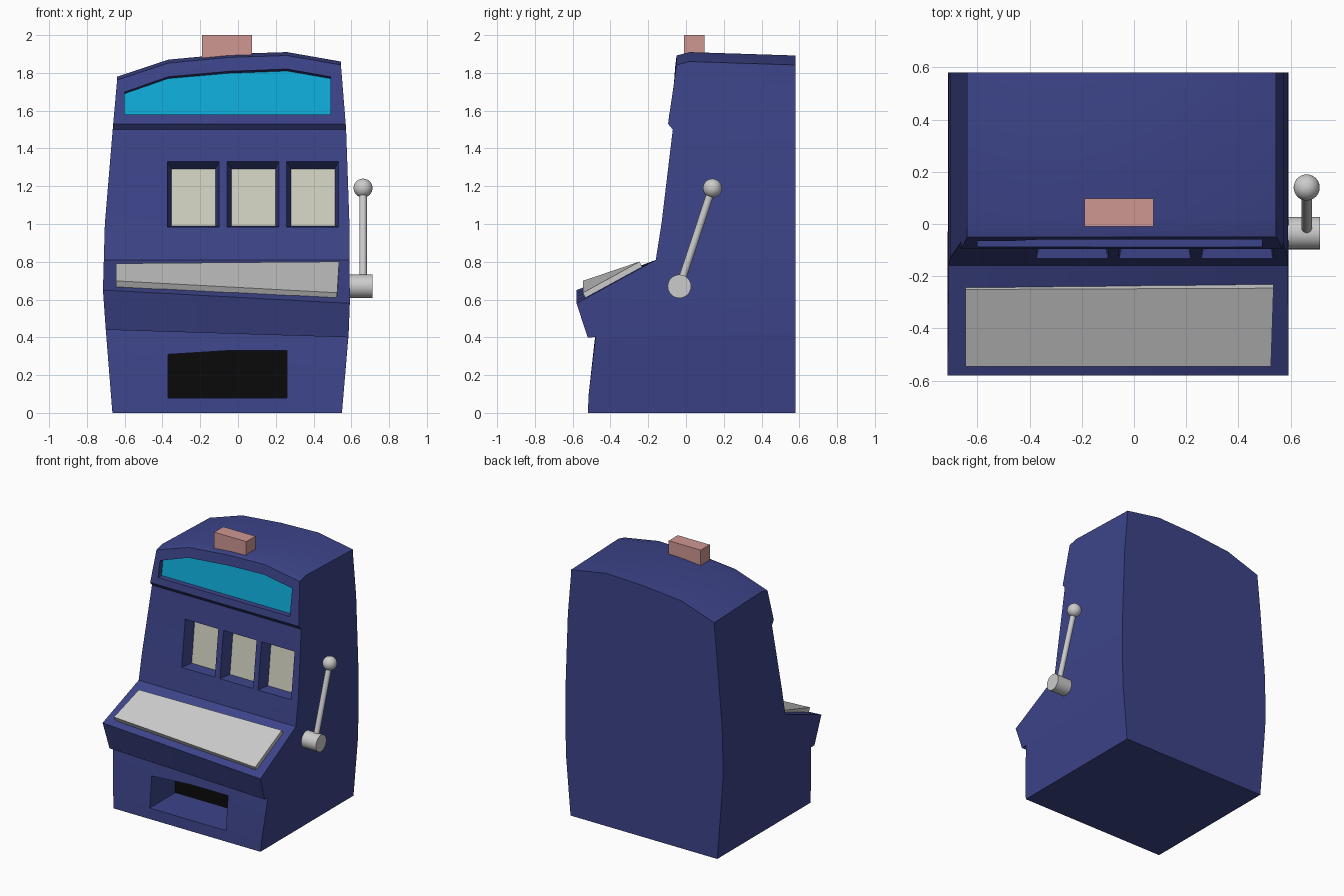
import bpy, bmesh, math
from mathutils import Vector as V

if "Cube" in bpy.data.objects:
    bpy.data.objects.remove(bpy.data.objects["Cube"])


def finish(name, bm, color=None, smooth=False):
    bmesh.ops.recalc_face_normals(bm, faces=bm.faces)
    me = bpy.data.meshes.new(name)
    bm.to_mesh(me)
    bm.free()
    ob = bpy.data.objects.new(name, me)
    bpy.context.collection.objects.link(ob)
    if color:
        mat = bpy.data.materials.get(str(color)) or bpy.data.materials.new(str(color))
        mat.diffuse_color = (*color, 1)
        mat.use_nodes = True
        mat.node_tree.nodes["Principled BSDF"].inputs["Base Color"].default_value = mat.diffuse_color
        me.materials.append(mat)
    if smooth:
        select(ob)
        bpy.ops.object.shade_smooth_by_angle(angle=math.radians(30))
    return ob


def select(ob):
    bpy.ops.object.select_all(action='DESELECT')
    ob.select_set(True)
    bpy.context.view_layer.objects.active = ob


def prism(name, front, back, color=None):
    """Solid between two matching outlines."""
    bm = bmesh.new()
    a, b = ([bm.verts.new(p) for p in pts] for pts in (front, back))
    bm.faces.new(a)
    bm.faces.new(b[::-1])
    n = len(a)
    for i in range(n):
        j = (i + 1) % n
        bm.faces.new((a[i], b[i], b[j], a[j]))
    return finish(name, bm, color)


def interp(table, z):
    for (z0, x0), (z1, x1) in zip(table, table[1:]):
        if z <= z1:
            return x0 + (x1 - x0) * (z - z0) / (z1 - z0)
    return table[-1][1]


BLUE, CYAN, CREAM = (.046, .058, .25), (.005, .40, .68), (.65, .65, .54)
BLACK, PINK = (.003, .003, .003), (.62, .31, .29)

# Cabinet: rows of (front y, z at left, z at right, z at back), lofted
LEFT = [(0, -.665), (.44, -.70), (.65, -.715), (1, -.705), (1.78, -.64)]
RIGHT = [(0, .55), (.40, .585), (.58, .592), (1, .59), (1.4, .58), (1.86, .545)]
STATIONS = [0, .228, .498, .759, 1]
ARCH = [1.78, 1.87, 1.90, 1.91, 1.86]
ROWS = [(-.52, 0, 0, 0), (-.515, .1, .1, .1), (-.475, .46, .43, .42),
        (-.52, .44, .40, .44), (-.58, .65, .58, .62), (-.16, .81, .81, .81),
        (-.13, 1, 1, 1), (-.07, 1.5, 1.5, 1.5), (-.095, 1.53, 1.53, 1.53)]


def corner(f, y, z, z_side):
    return (interp(LEFT, z_side) * (1 - f) + interp(RIGHT, z_side) * f, y, z)


rings = []
for y, zl, zr, zb in ROWS:
    front = [corner(f, y, zl + (zr - zl) * f, zl + (zr - zl) * f) for f in STATIONS]
    rings.append(front + [corner(f, .58, zb, zb) for f in STATIONS[::-1]])
for y, drop_front, drop_back in ((-.05, .018, .04), (.02, 0, .018)):
    front = [corner(f, y, a - drop_front, a) for f, a in zip(STATIONS, ARCH)]
    back = [corner(f, .58, a - drop_back, a) for f, a in zip(STATIONS, ARCH)]
    rings.append(front + back[::-1])

bm = bmesh.new()
rings = [[bm.verts.new(p) for p in r] for r in rings]
for r0, r1 in zip(rings, rings[1:]):
    for i in range(10):
        j = (i + 1) % 10
        bm.faces.new((r0[i], r0[j], r1[j], r1[i]))
for r in (rings[0], rings[-1]):
    for i in range(4):
        bm.faces.new((r[i], r[i + 1], r[8 - i], r[9 - i]))
cabinet = finish("cabinet", bm, BLUE)


def recess(name, front, back, color):
    """Cut a recess into the cabinet and put a coloured pane at its back."""
    front, back = [V(p) for p in front], [V(p) for p in back]
    cutter = prism(name + "_cutter", [f + (f - b) * .3 for f, b in zip(front, back)], back)
    select(cabinet)
    mod = cabinet.modifiers.new("cut", 'BOOLEAN')
    mod.object, mod.operation, mod.solver = cutter, 'DIFFERENCE', 'EXACT'
    bpy.ops.object.modifier_apply(modifier=mod.name)
    bpy.data.objects.remove(cutter)
    prism(name, [p - V((0, .004, 0)) for p in back], [p + V((0, .01, 0)) for p in back], color)


def rect(x0, x1, z0, z1, y_of):
    return [(x, y_of(z), z) for x, z in ((x0, z0), (x1, z0), (x1, z1), (x0, z1))]


# Three reel windows
for i, x in enumerate((-.237, .08, .395)):
    recess(f"reel_{i + 1}",
           rect(x - .137, x + .137, .985, 1.33, lambda z: -.13 + .12 * (z - 1)),
           rect(x - .115, x + .118, .99, 1.292, lambda z: -.04 + .12 * (z - 1)), CREAM)

# Arched display glass
glass = [(-.60, 1.58), (.49, 1.58), (.49, 1.78), (.26, 1.82), (-.05, 1.808), (-.37, 1.78), (-.60, 1.70)]
recess("display_glass",
       [(x, -.095 + .132 * (z - 1.53), z) for x, z in glass],
       [(x, -.05 + .132 * (z - 1.53), z - (.01 if z > 1.6 else 0)) for x, z in glass], CYAN)

# Coin tray opening
tray = [(-.37, .08), (.26, .08), (.26, .33), (-.05, .33), (-.37, .31)]
recess("coin_tray", [(x, -.50, z) for x, z in tray], [(x, -.21, z) for x, z in tray], BLACK)
select(cabinet)
bpy.ops.object.shade_smooth_by_angle(angle=math.radians(30))

# Sloping button panel
base = [V(p) for p in ((-.645, -.53, .668), (.525, -.53, .605), (.535, -.23, .77), (-.645, -.235, .76))]
prism("button_panel", [p + V((0, -.016, .031)) for p in base], [p - V((0, -.004, .008)) for p in base])

# Top lamp
prism("top_lamp", [(x, y, 2) for x, y in ((-.19, -.01), (.075, -.01), (.075, .097), (-.19, .097))],
      [(x, y, 1.87) for x, y in ((-.19, -.01), (.075, -.01), (.075, .097), (-.19, .097))], PINK)


# Lever: hub, rod and knob
def rod(name, a, b, r):
    a, b = V(a), V(b)
    bm = bmesh.new()
    bmesh.ops.create_cone(bm, cap_ends=True, segments=32, radius1=r, radius2=r, depth=(b - a).length)
    ob = finish(name, bm, smooth=True)
    ob.location = (a + b) / 2
    ob.rotation_euler = (b - a).to_track_quat('Z', 'Y').to_euler()


rod("lever_hub", (.57, -.035, .67), (.713, -.035, .67), .062)
rod("lever_rod", (.662, -.03, .68), (.662, .137, 1.185), .02)
bm = bmesh.new()
bmesh.ops.create_uvsphere(bm, u_segments=32, v_segments=16, radius=.05)
finish("lever_knob", bm, smooth=True).location = (.662, .14, 1.19)
